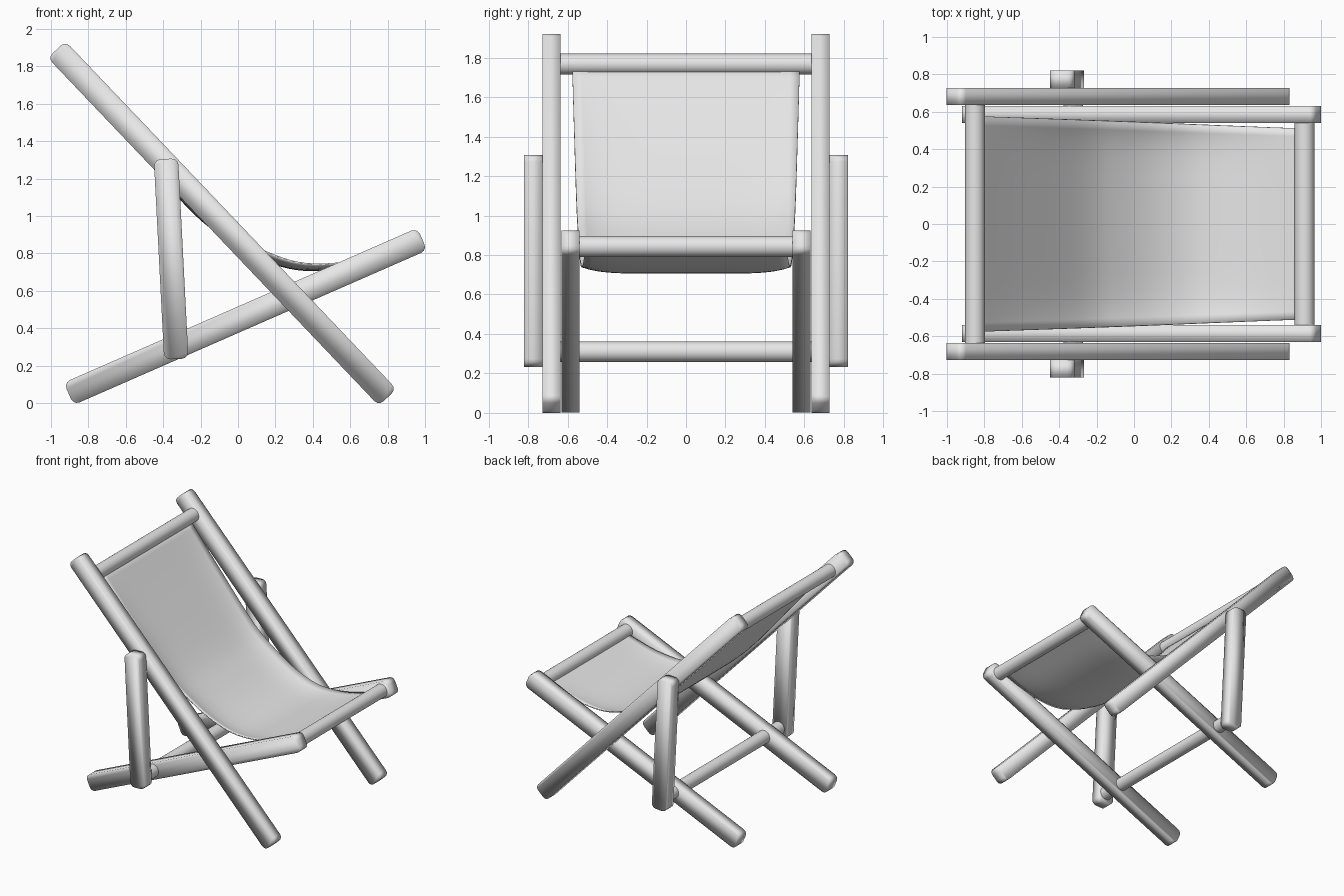
import bpy, bmesh, math
from mathutils import Vector

if "Cube" in bpy.data.objects:
    bpy.data.objects.remove(bpy.data.objects["Cube"], do_unlink=True)

grey = bpy.data.materials.new("light_grey")
grey.use_nodes = True
grey.diffuse_color = (0.8, 0.8, 0.8, 1)
grey.node_tree.nodes["Principled BSDF"].inputs["Base Color"].default_value = (0.8, 0.8, 0.8, 1)


def finish(name, bm):
    bmesh.ops.recalc_face_normals(bm, faces=bm.faces)
    mesh = bpy.data.meshes.new(name)
    bm.to_mesh(mesh)
    bm.free()
    mesh.materials.append(grey)
    mesh.shade_smooth()
    obj = bpy.data.objects.new(name, mesh)
    bpy.context.collection.objects.link(obj)
    return obj


def beam(name, start, end, width, y0, y1, corner=0.035):
    """Bar in the xz plane with rounded ends, extruded from y0 to y1."""
    a, b = Vector(start), Vector(end)
    along = (b - a).normalized()
    across = Vector((-along.y, along.x))
    mid, half, w = (a + b) / 2, (b - a).length / 2, width / 2
    bm = bmesh.new()
    ring = []
    for k, (sx, sy) in enumerate([(1, 1), (-1, 1), (-1, -1), (1, -1)]):
        for step in range(4):
            ang = math.radians(90 * k + 30 * step)
            p = (mid + along * (sx * (half - corner) + corner * math.cos(ang))
                 + across * (sy * (w - corner) + corner * math.sin(ang)))
            ring.append(bm.verts.new((p.x, y0, p.y)))
    face = bm.faces.new(ring)
    out = bmesh.ops.extrude_face_region(bm, geom=[face])
    moved = [v for v in out["geom"] if isinstance(v, bmesh.types.BMVert)]
    bmesh.ops.translate(bm, verts=moved, vec=(0, y1 - y0, 0))
    return finish(name, bm)


def rod(name, x, z, radius, half_length):
    bpy.ops.mesh.primitive_cylinder_add(vertices=24, radius=radius, depth=2 * half_length,
                                        location=(x, 0, z), rotation=(math.pi / 2, 0, 0))
    obj = bpy.context.object
    obj.name = name
    obj.data.materials.append(grey)
    bpy.ops.object.shade_smooth_by_angle()


# Side frames, mirrored left and right
for side, s in (("left", 1), ("right", -1)):
    beam(side + "_back_beam", (-0.97, 1.89), (0.80, 0.03), 0.13, s * 0.635, s * 0.728)
    beam(side + "_seat_beam", (-0.905, 0.049), (0.985, 0.876), 0.13, s * 0.54, s * 0.632)
    beam(side + "_support_strut", (-0.385, 1.305), (-0.33, 0.235), 0.13, s * 0.728, s * 0.82)

# Crossbars
rod("top_crossbar", -0.85, 1.767, 0.053, 0.64)
rod("front_crossbar", 0.912, 0.843, 0.053, 0.545)
rod("lower_crossbar", -0.325, 0.31, 0.052, 0.735)

# Fabric sling: smooth path swept across, with turned-up side edges
path = [Vector(p) for p in [(-0.85, 1.767), (-0.58, 1.42), (-0.28, 1.06), (-0.08, 0.89),
                            (0.14, 0.765), (0.36, 0.71), (0.62, 0.74), (0.912, 0.843)]]
ends = [2 * path[0] - path[1]] + path + [2 * path[-1] - path[-2]]
line = []
for i in range(len(path) - 1):
    p0, p1, p2, p3 = ends[i:i + 4]
    for j in range(5):
        t = j / 5
        line.append(0.5 * (2 * p1 + (p2 - p0) * t + (2 * p0 - 5 * p1 + 4 * p2 - p3) * t ** 2
                           + (3 * p1 - p0 - 3 * p2 + p3) * t ** 3))
line.append(path[-1])

bm = bmesh.new()
rows, columns = len(line), 25
grid = []
for i, p in enumerate(line):
    t = i / (rows - 1)
    d = (line[min(i + 1, rows - 1)] - line[max(i - 1, 0)]).normalized()
    normal = Vector((-d.y, d.x))
    half = 0.577 - 0.067 * (p.x + 0.85) / 1.76
    row = []
    for j in range(columns):
        u = 2 * j / (columns - 1) - 1
        q = p + normal * (0.045 * abs(u) ** 6 * math.sin(math.pi * t))
        row.append(bm.verts.new((q.x, u * half, q.y)))
    grid.append(row)
for i in range(rows - 1):
    for j in range(columns - 1):
        bm.faces.new((grid[i][j], grid[i][j + 1], grid[i + 1][j + 1], grid[i + 1][j]))
sling = finish("fabric_sling", bm)
solid = sling.modifiers.new("thickness", "SOLIDIFY")
solid.thickness = 0.008
solid.offset = 0
